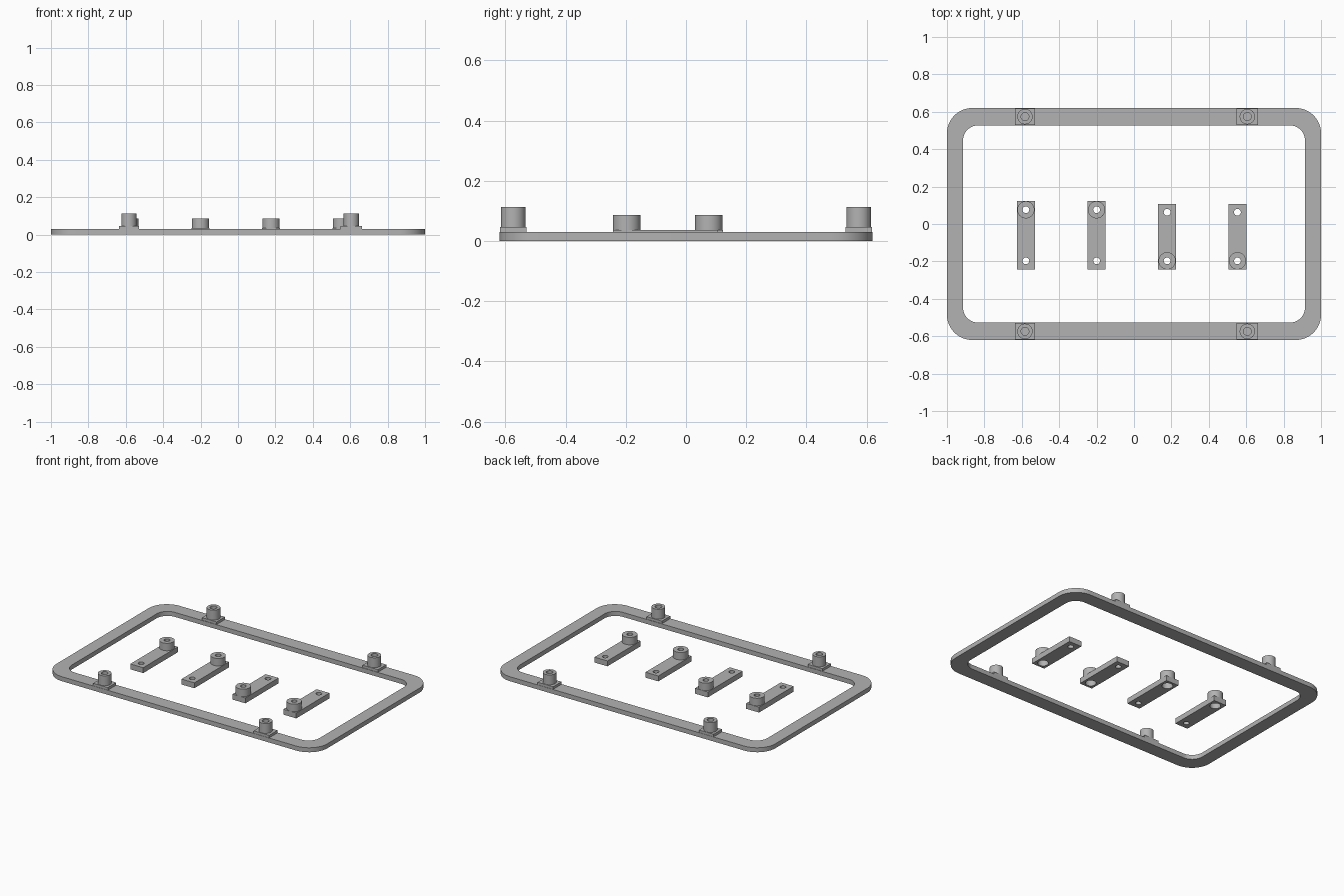
import bpy, bmesh, math

if "Cube" in bpy.data.objects:
    bpy.data.objects.remove(bpy.data.objects["Cube"])

grey = bpy.data.materials.new("plain grey")
grey.diffuse_color = (0.45, 0.45, 0.45, 1)
grey.use_nodes = True
grey.node_tree.nodes["Principled BSDF"].inputs["Base Color"].default_value = grey.diffuse_color


def finish(name, bm):
    """Turn a bmesh into a named, coloured object."""
    bmesh.ops.recalc_face_normals(bm, faces=bm.faces)
    mesh = bpy.data.meshes.new(name)
    bm.to_mesh(mesh)
    bm.free()
    mesh.materials.append(grey)
    ob = bpy.data.objects.new(name, mesh)
    bpy.context.collection.objects.link(ob)
    return ob


def box(name, x0, x1, y0, y1, z0, z1):
    bm = bmesh.new()
    bmesh.ops.create_cube(bm, size=1)
    for v in bm.verts:
        v.co.x = x1 if v.co.x > 0 else x0
        v.co.y = y1 if v.co.y > 0 else y0
        v.co.z = z1 if v.co.z > 0 else z0
    return finish(name, bm)


def cylinder(name, x, y, r, z0, z1):
    bm = bmesh.new()
    bmesh.ops.create_cone(bm, cap_ends=True, segments=40, radius1=r, radius2=r, depth=z1 - z0)
    bmesh.ops.translate(bm, verts=bm.verts, vec=(x, y, (z0 + z1) / 2))
    return finish(name, bm)


def combine(ob, tool, operation):
    """Join a tool body to, or cut it from, an object."""
    bpy.context.view_layer.objects.active = ob
    mod = ob.modifiers.new("cut", 'BOOLEAN')
    mod.operation = operation
    mod.solver = 'EXACT'
    mod.object = tool
    bpy.ops.object.modifier_apply(modifier=mod.name)
    bpy.data.objects.remove(tool)


def smooth(ob):
    bpy.ops.object.select_all(action='DESELECT')
    ob.select_set(True)
    bpy.context.view_layer.objects.active = ob
    bpy.ops.object.shade_smooth_by_angle(angle=math.radians(30))


def rounded_loop(hx, hy, r, z, n=12):
    """Points round a rectangle with rounded corners."""
    pts = []
    for q, (sx, sy) in enumerate([(1, 1), (-1, 1), (-1, -1), (1, -1)]):
        for i in range(n + 1):
            a = math.pi / 2 * (q + i / n)
            pts.append((sx * (hx - r) + r * math.cos(a), sy * (hy - r) + r * math.sin(a), z))
    return pts


# Flat rounded frame: four loops bridged into a closed ring
bm = bmesh.new()
rings = [[bm.verts.new(p) for p in rounded_loop(hx, hy, r, z)]
         for hx, hy, r, z in [(1, 0.62, 0.135, 0), (1, 0.62, 0.135, 0.03),
                              (0.914, 0.527, 0.08, 0.03), (0.914, 0.527, 0.08, 0)]]
count = len(rings[0])
for k in range(4):
    a, b = rings[k], rings[(k + 1) % 4]
    for i in range(count):
        j = (i + 1) % count
        bm.faces.new((a[i], a[j], b[j], b[i]))
smooth(finish("frame", bm))

# Mounting posts on the long rails, each with a square pad and blind hole
for x, half in [(-0.583, 0.054), (0.606, 0.057)]:
    for y in (-0.574, 0.574):
        post = box("mounting_post", x - half, x + half, y - 0.044, y + 0.044, 0.03, 0.047)
        combine(post, cylinder("barrel", x, y, 0.041, 0.035, 0.113), 'UNION')
        combine(post, cylinder("bore", x, y, 0.021, 0.02, 0.2), 'DIFFERENCE')
        smooth(post)

# Loose clamp bars: boss at one end, plain screw hole at the other
for x, top, boss_y, hole_y in [(-0.578, 0.123, 0.076, -0.197), (-0.2, 0.123, 0.076, -0.197),
                               (0.177, 0.107, -0.197, 0.063), (0.553, 0.107, -0.197, 0.063)]:
    bar = box("clamp_bar", x - 0.0475, x + 0.0475, -0.243, top, 0, 0.036)
    combine(bar, cylinder("boss", x, boss_y, 0.046, 0.01, 0.086), 'UNION')
    for y in (boss_y, hole_y):
        combine(bar, cylinder("screw_hole", x, y, 0.018, -0.1, 0.2), 'DIFFERENCE')
    combine(bar, cylinder("recess", x, boss_y, 0.033, -0.1, 0.055), 'DIFFERENCE')
    smooth(bar)
